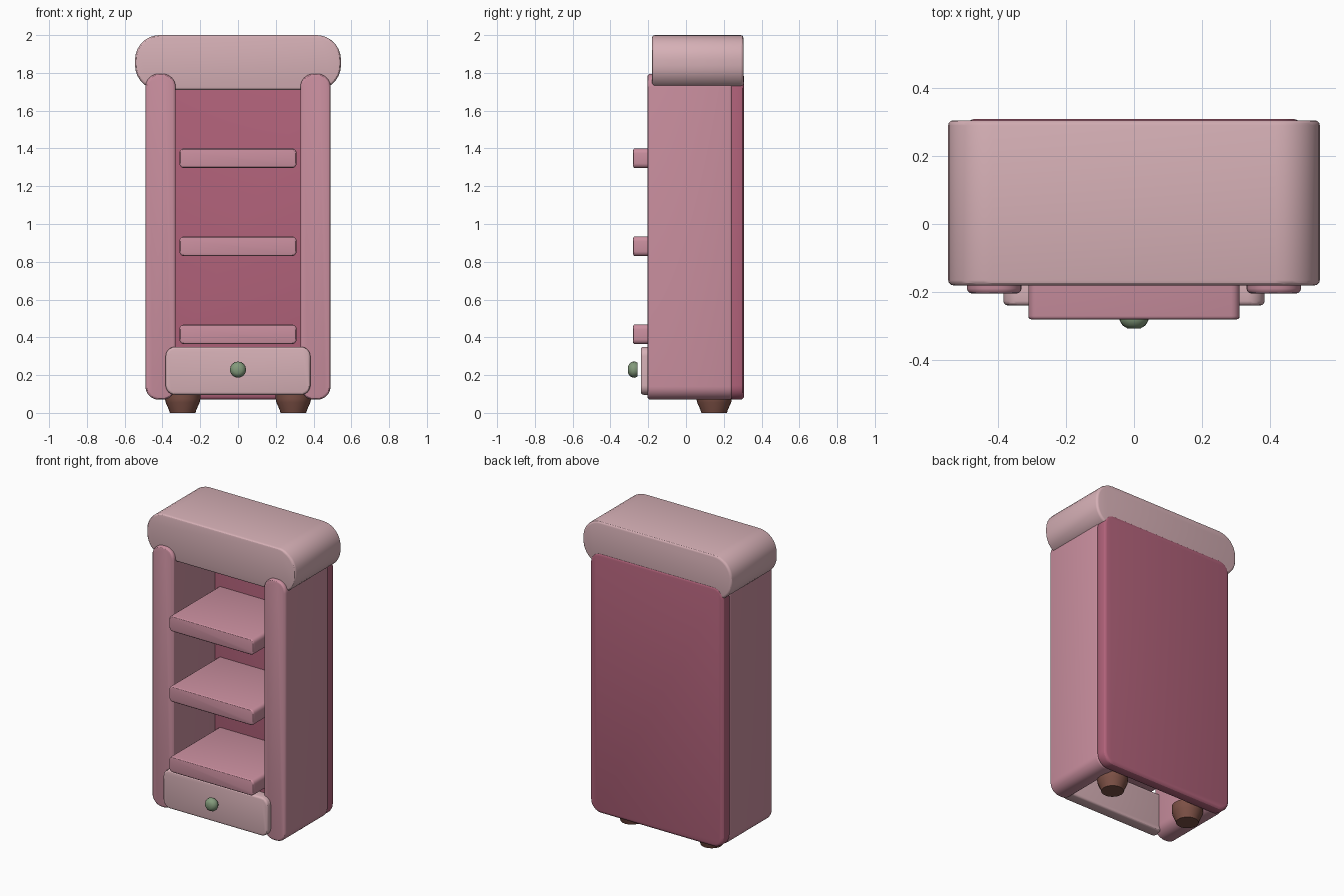
import bpy, bmesh
from math import pi, cos, sin
from mathutils import Color

if "Cube" in bpy.data.objects:
    bpy.data.objects.remove(bpy.data.objects["Cube"])


def material(name, rgb):
    m = bpy.data.materials.new(name)
    c = Color([v / 255 for v in rgb]).from_srgb_to_scene_linear()
    m.diffuse_color = (c.r, c.g, c.b, 1)
    m.use_nodes = True
    m.node_tree.nodes["Principled BSDF"].inputs["Base Color"].default_value = m.diffuse_color
    return m


LIGHT = material("pale_pink", (214, 176, 182))
PINK = material("pink", (202, 143, 159))
DARK = material("deep_rose", (177, 98, 122))
WOOD = material("brown", (124, 80, 69))
GREEN = material("sage", (132, 155, 124))


def finish(name, bm, mat):
    bmesh.ops.recalc_face_normals(bm, faces=bm.faces[:])
    me = bpy.data.meshes.new(name)
    bm.to_mesh(me)
    bm.free()
    me.materials.append(mat)
    ob = bpy.data.objects.new(name, me)
    bpy.context.collection.objects.link(ob)
    return ob


def smooth(ob, angle):
    bpy.ops.object.select_all(action='DESELECT')
    ob.select_set(True)
    bpy.context.view_layer.objects.active = ob
    bpy.ops.object.shade_smooth_by_angle(angle=angle)


def rounded_slab(name, x, y, z, radius, edge, mat, seg=8):
    """Rounded rectangle in xz, extruded along y, with softened rims."""
    bm = bmesh.new()
    corners = [(x[1] - radius, z[1] - radius), (x[0] + radius, z[1] - radius),
               (x[0] + radius, z[0] + radius), (x[1] - radius, z[0] + radius)]
    verts = []
    for q, (cx, cz) in enumerate(corners):
        for i in range(seg + 1):
            a = (q + i / seg) * pi / 2
            verts.append(bm.verts.new((cx + radius * cos(a), y[0], cz + radius * sin(a))))
    face = bm.faces.new(verts)
    ext = bmesh.ops.extrude_face_region(bm, geom=[face])
    moved = [g for g in ext["geom"] if isinstance(g, bmesh.types.BMVert)]
    bmesh.ops.translate(bm, verts=moved, vec=(0, y[1] - y[0], 0))
    rims = [e for e in bm.edges if abs(e.verts[0].co.y - e.verts[1].co.y) < 1e-6]
    bmesh.ops.bevel(bm, geom=rims, offset=edge, segments=3, profile=0.5, affect='EDGES')
    ob = finish(name, bm, mat)
    smooth(ob, pi / 6)
    return ob


def lathe(name, profile, n, mat, location, tilt=0):
    """Turned part: (radius, height) profile around local z, capped at both ends."""
    bm = bmesh.new()
    rings = [[bm.verts.new((r * cos(2 * pi * i / n), r * sin(2 * pi * i / n), h))
              for i in range(n)] for r, h in profile]
    for a, b in zip(rings, rings[1:]):
        for i in range(n):
            j = (i + 1) % n
            bm.faces.new((a[i], a[j], b[j], b[i]))
    bm.faces.new(rings[0])
    bm.faces.new(rings[-1])
    ob = finish(name, bm, mat)
    ob.location = location
    ob.rotation_euler.x = tilt
    smooth(ob, pi / 5)
    return ob


# Cabinet body
rounded_slab("canopy", (-.545, .545), (-.18, .304), (1.71, 2.0), .13, .015, LIGHT)
rounded_slab("back_panel", (-.488, .488), (.23, .308), (.07, 1.795), .075, .02, DARK)
for side, x in (("left", (-.49, -.33)), ("right", (.33, .49))):
    rounded_slab(side + "_side_panel", x, (-.204, .245), (.07, 1.795), .07, .015, PINK)

# Shelves
for i, z in enumerate((.364, .83, 1.296)):
    rounded_slab(f"shelf_{i + 1}", (-.31, .31), (-.28, .245), (z, z + .104), .025, .01, PINK, 4)

# Drawer front and knob
rounded_slab("drawer_front", (-.383, .383), (-.239, -.16), (.096, .35), .05, .013, LIGHT)
lathe("drawer_knob", [(.036, 0), (.043, .014), (.042, .026), (.034, .04), (.02, .049)],
      16, GREEN, (0, -.257, .229), pi / 2)

# Rear feet
for side, x in (("left", -.293), ("right", .293)):
    lathe(side + "_foot", [(.068, 0), (.072, .015), (.09, .055), (.094, .075), (.094, .11)],
          20, WOOD, (x, .149, 0))
